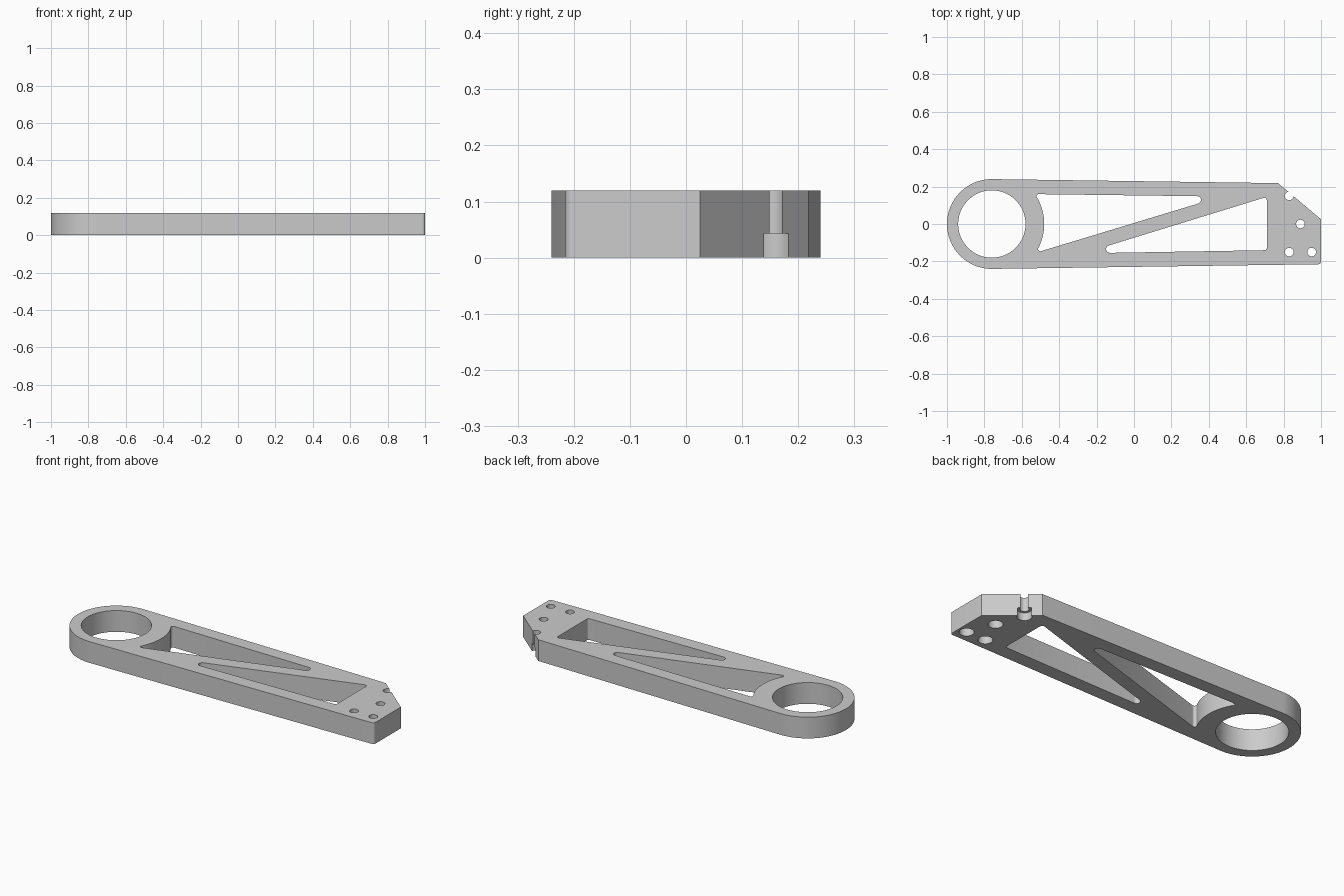
import bpy, bmesh, math
from mathutils import Vector

if "Cube" in bpy.data.objects:
    bpy.data.objects.remove(bpy.data.objects["Cube"])

H = 0.12
RING_X = -0.76


def arc(cx, cy, r, a0, a1, n):
    return [(cx + r * math.cos(math.radians(a0 + (a1 - a0) * i / n)),
             cy + r * math.sin(math.radians(a0 + (a1 - a0) * i / n))) for i in range(n + 1)]


def fillet(prev, corner, nxt, r, n=8):
    p, c, q = Vector(prev), Vector(corner), Vector(nxt)
    u, v = (p - c).normalized(), (q - c).normalized()
    half = u.angle(v) / 2
    centre = c + (u + v).normalized() * (r / math.sin(half))
    t = r / math.tan(half)
    a, b = c + u * t - centre, c + v * t - centre
    sweep = a.angle(b)
    return [tuple(centre + (a * math.sin((1 - i / n) * sweep) + b * math.sin(i / n * sweep))
                  / math.sin(sweep)) for i in range(n + 1)]


def rounded(corners):
    pts = []
    for i, (x, y, r) in enumerate(corners):
        pts += fillet(corners[i - 1][:2], (x, y), corners[(i + 1) % len(corners)][:2], r)
    return pts


def prism(name, pts, z0, z1):
    bm = bmesh.new()
    face = bm.faces.new([bm.verts.new((x, y, z0)) for x, y in pts])
    new = bmesh.ops.extrude_face_region(bm, geom=[face])["geom"]
    bmesh.ops.translate(bm, vec=(0, 0, z1 - z0),
                        verts=[g for g in new if isinstance(g, bmesh.types.BMVert)])
    bmesh.ops.recalc_face_normals(bm, faces=bm.faces)
    mesh = bpy.data.meshes.new(name)
    bm.to_mesh(mesh)
    bm.free()
    ob = bpy.data.objects.new(name, mesh)
    bpy.context.collection.objects.link(ob)
    return ob


def circle(x, y, r, n):
    return arc(x, y, r, 0, 360, n)[:-1]


# Arm plate: round ring end, tapering sides, chamfered tip
outline = arc(RING_X, 0, 0.24, 89.2, 270.8, 64)
outline += fillet(outline[-1], (1.0, -0.215), (1.0, 0.025), 0.015)
outline += [(1.0, 0.025), (0.77, 0.2185)]
arm = prism("arm_plate", outline, 0, H)

# Bearing bore
cutters = [prism("bore_cutter", circle(RING_X, 0, 0.18, 96), -0.1, H + 0.1)]

# Upper triangular window with an inner edge concentric to the bore
side = arc(RING_X, 0, 0.28, 34.8, -33.4, 32)
low, high = side[-1], side[0]
tip = (0.468, 0.147)
window = fillet(tip, high, side[4], 0.012) + side[3:-3]
window += fillet(side[-5], low, tip, 0.012) + fillet(low, tip, high, 0.02)
cutters.append(prism("upper_window_cutter", window, -0.1, H + 0.1))

# Lower triangular window
cutters.append(prism("lower_window_cutter", rounded([
    (-0.27, -0.1566, 0.02), (0.71, -0.14, 0.01), (0.71, 0.145, 0.013)]), -0.1, H + 0.1))

# Screw holes, counterbored from below; one breaks through the chamfer
for x, y in [(0.83, 0.15), (0.89, 0), (0.83, -0.15), (0.95, -0.15)]:
    cutters.append(prism("screw_hole_cutter", circle(x, y, 0.023, 32), -0.1, H + 0.1))
    cutters.append(prism("counterbore_cutter", circle(x, y, 0.037, 32), -0.1, 0.043))

bpy.context.view_layer.objects.active = arm
arm.select_set(True)
for c in cutters:
    c.hide_render = True
    mod = arm.modifiers.new("cut", "BOOLEAN")
    mod.operation, mod.solver, mod.object = "DIFFERENCE", "EXACT", c
    bpy.ops.object.modifier_apply(modifier=mod.name)
    bpy.data.objects.remove(c)

bpy.ops.object.shade_smooth_by_angle(angle=math.radians(30))
